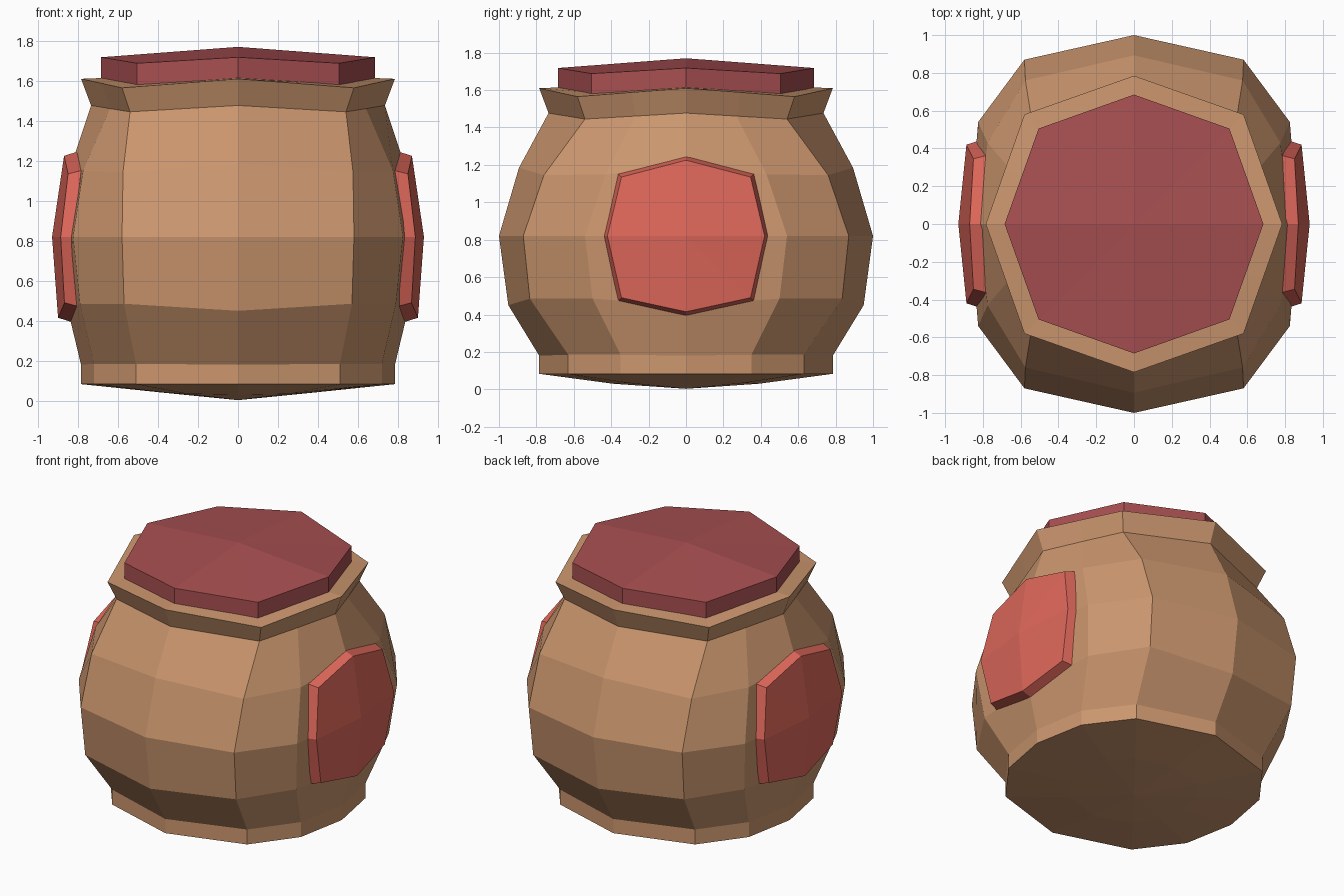
import bpy, bmesh

if "Cube" in bpy.data.objects:
    bpy.data.objects.remove(bpy.data.objects["Cube"])


def material(name, rgb):
    m = bpy.data.materials.new(name)
    lin = [((c / 255 + 0.055) / 1.055) ** 2.4 for c in rgb]
    m.diffuse_color = (*lin, 1)
    m.use_nodes = True
    m.node_tree.nodes["Principled BSDF"].inputs["Base Color"].default_value = m.diffuse_color
    return m


clay = material("tan clay", (203, 150, 110))
red = material("dark red", (168, 79, 81))
coral = material("coral", (222, 103, 90))


def full_ring(quarter):
    """Turn a quarter outline (front point ... side point) into a closed ring."""
    right = quarter + [(x, -y, z) for x, y, z in quarter[-2::-1]]
    return right + [(-x, y, z) for x, y, z in right[-2:0:-1]]


def loft(name, rings, mat, start=None, end=None):
    """Skin rings; start/end are centre points that close the ends."""
    bm = bmesh.new()
    loops = [[bm.verts.new(p) for p in r] for r in rings]
    n = len(loops[0])
    for a, b in zip(loops, loops[1:]):
        for i in range(n):
            j = (i + 1) % n
            bm.faces.new((a[i], a[j], b[j], b[i]))
    for centre, loop in ((start, loops[0]), (end, loops[-1])):
        if centre:
            c = bm.verts.new(centre)
            for i in range(n):
                bm.faces.new((loop[i], loop[(i + 1) % n], c))
    bmesh.ops.recalc_face_normals(bm, faces=bm.faces[:])
    me = bpy.data.meshes.new(name)
    bm.to_mesh(me)
    bm.free()
    me.materials.append(mat)
    ob = bpy.data.objects.new(name, me)
    bpy.context.collection.objects.link(ob)
    return ob


# Pot: twelve-sided rings from the underside up to the flared rim
profile = [
    [(0, -.39, .03), (.255, -.315, .035), (.36, -.175, .04), (.39, 0, .042)],
    [(0, -.785, .083), (.51, -.63, .083), (.72, -.35, .083), (.785, 0, .083)],
    [(0, -.785, .18), (.51, -.63, .185), (.72, -.35, .185), (.785, 0, .18)],
    [(0, -.95, .45), (.57, -.835, .485), (.79, -.5, .485), (.85, 0, .45)],
    [(0, -1, .82), (.58, -.87, .82), (.825, -.54, .82), (.87, 0, .82)],
    [(0, -.893, 1.185), (.575, -.76, 1.145), (.775, -.43, 1.15), (.83, 0, 1.19)],
    [(0, -.735, 1.477), (.54, -.54, 1.445), (.64, -.27, 1.461), (.735, 0, 1.477)],
    [(0, -.785, 1.61), (.58, -.58, 1.565), (.6825, -.29, 1.588), (.785, 0, 1.61)],
    [(0, -.66, 1.615), (.485, -.485, 1.585), (.572, -.242, 1.6), (.66, 0, 1.615)],
]
loft("pot", [full_ring(q) for q in profile], clay,
     start=(0, 0, .003), end=(0, 0, 1.61))

# Lid: shallow domed octagon
lid = [full_ring([(0, -.685, za), (.505, -.505, zb), (.685, 0, za)])
       for za, zb in ((1.60, 1.57), (1.718, 1.688))]
loft("lid", lid, red, start=(0, 0, 1.6), end=(0, 0, 1.77))

# Side pads: bevelled octagonal plates, (x, y, z) of the front edge
edge = [(.87, 0, 1.225), (.85, .345, 1.135), (.887, .42, .82),
        (.868, .345, .49), (.9, 0, .415), (.868, -.345, .49),
        (.887, -.42, .82), (.85, -.345, 1.135)]
for side, name in ((1, "right_pad"), (-1, "left_pad")):
    front = [(side * x, y, z) for x, y, z in edge]
    back = [(side * (x - .065), y * 1.05, .82 + (z - .82) * 1.05)
            for x, y, z in edge]
    loft(name, [back, front], coral,
         start=(side * .8, 0, .82), end=(side * .93, 0, .82))
